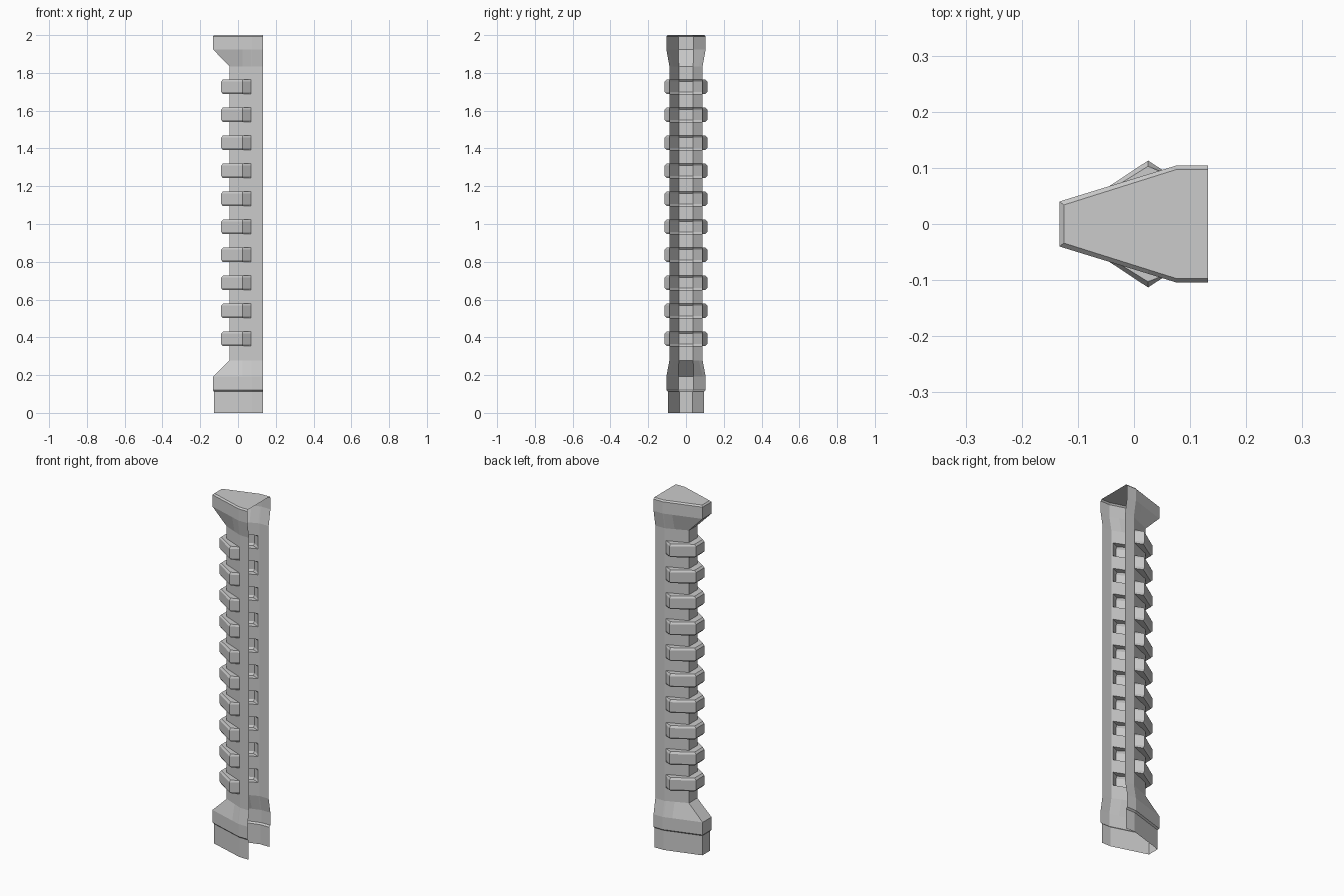
import bpy, bmesh

if "Cube" in bpy.data.objects:
    bpy.data.objects.remove(bpy.data.objects["Cube"])


def section(nose_x, nose_y, side_y, corner_x=0.075, back_x=0.132):
    """Half outline from the open back round to the nose (x, y)."""
    def wall(x):
        t = (x - nose_x) / (corner_x - nose_x)
        return (x, nose_y + t * (side_y - nose_y))
    return [(back_x, side_y), (corner_x, side_y), wall(0.068), wall(0.025),
            (nose_x, nose_y)]


def blend(a, b, t):
    return [(p[0] + (q[0] - p[0]) * t, p[1] + (q[1] - p[1]) * t)
            for p, q in zip(a, b)]


# Plan outlines
plinth = section(-0.127, 0.034, 0.095)
block = section(-0.133, 0.040, 0.104)
cap = section(-0.125, 0.034, 0.097)
shaft = section(-0.045, 0.038, 0.088)
rib = shaft[:3] + [(0.025, 0.113), (-0.09, 0.037)]
rib_edge = blend(shaft, rib, 0.78)

# Plinth, base block and taper into the shaft
layers = [(0.0, plinth), (0.112, plinth), (0.120, block), (0.192, block),
          (0.278, shaft)]

# Ten hollow ribs with chamfered edges
for i in range(10):
    z = 0.392 + i * 0.1483
    h, c = 0.038, 0.011
    layers += [(z - h, shaft), (z - h, rib_edge), (z - h + c, rib),
               (z + h - c, rib), (z + h, rib_edge), (z + h, shaft)]

# Flared head with a bevelled top
layers += [(1.835, shaft), (1.925, block), (1.992, block), (2.0, cap)]

# Loft the mirrored outlines; back and bottom stay open, top is closed
bm = bmesh.new()
rings = []
for z, half in layers:
    full = half + [(x, -y) for x, y in reversed(half)]
    rings.append([bm.verts.new((x, y, z)) for x, y in full])
for a, b in zip(rings, rings[1:]):
    for i in range(len(a) - 1):
        bm.faces.new((a[i], a[i + 1], b[i + 1], b[i]))
bm.faces.new(rings[-1])
bmesh.ops.remove_doubles(bm, verts=bm.verts, dist=1e-5)
bmesh.ops.dissolve_degenerate(bm, dist=1e-5, edges=bm.edges)

mesh = bpy.data.meshes.new("ribbed_column")
bm.to_mesh(mesh)
bm.free()
column = bpy.data.objects.new("ribbed_column", mesh)
bpy.context.collection.objects.link(column)
